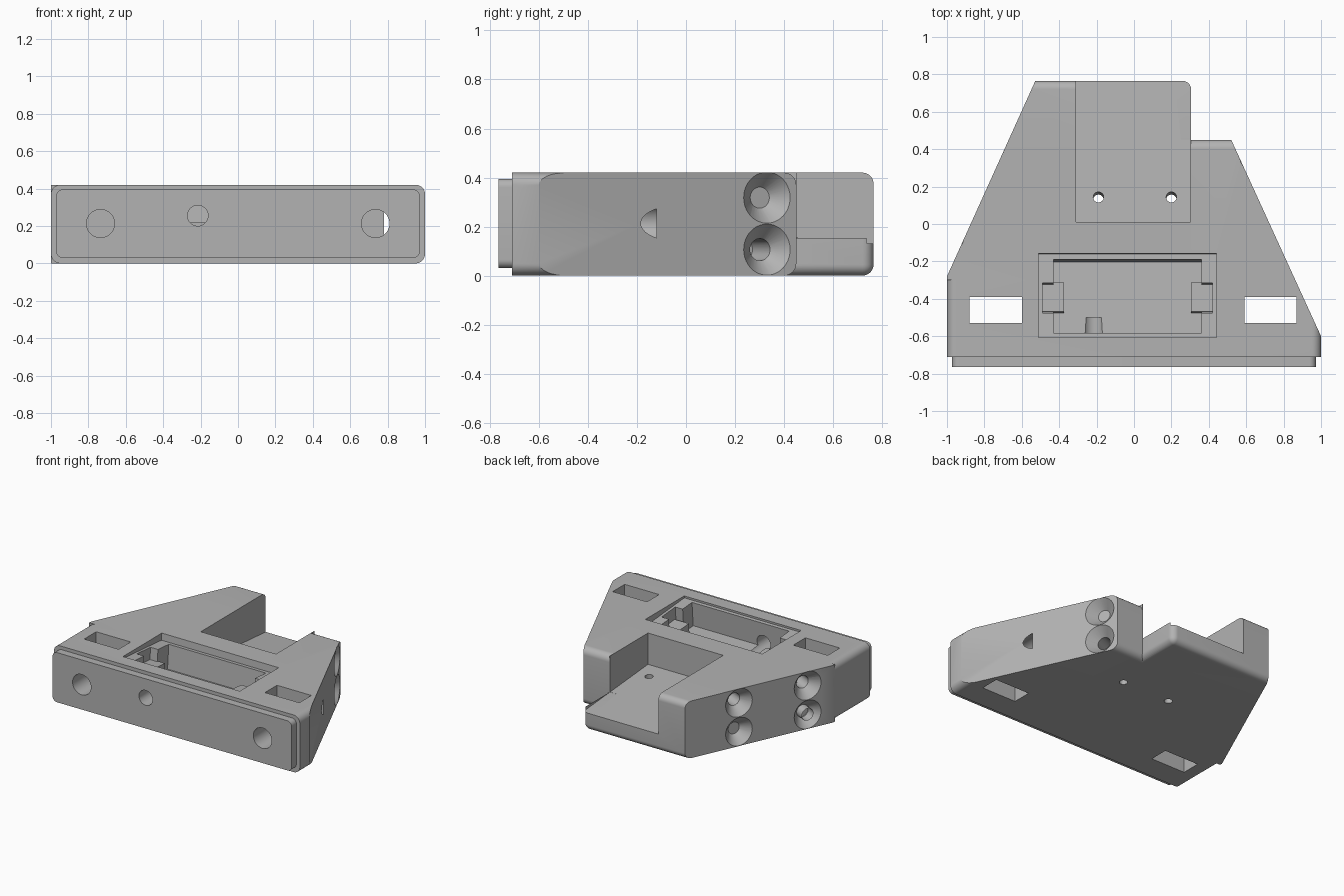
import bpy, bmesh, math
from mathutils import Vector, Matrix

cube = bpy.data.objects.get("Cube")
if cube:
    bpy.data.objects.remove(cube, do_unlink=True)

grey = bpy.data.materials.new("plain grey")
grey.use_nodes = True
colour = (0.45, 0.45, 0.45, 1)
grey.diffuse_color = colour
grey.node_tree.nodes["Principled BSDF"].inputs["Base Color"].default_value = colour

H = 0.42
TILT = Matrix.Rotation(-math.atan(0.08), 4, 'X')   # lean of tray and pocket


def finish(name, bm):
    bmesh.ops.recalc_face_normals(bm, faces=bm.faces)
    mesh = bpy.data.meshes.new(name)
    bm.to_mesh(mesh)
    bm.free()
    mesh.materials.append(grey)
    obj = bpy.data.objects.new(name, mesh)
    bpy.context.collection.objects.link(obj)
    return obj


def box(name, x, y, z, radius=0, rule=None, tilt=False):
    """Box from ranges; rounds edges whose midpoint and direction pass the rule."""
    bm = bmesh.new()
    size = [b - a for a, b in (x, y, z)]
    mid = Vector([(a + b) / 2 for a, b in (x, y, z)])
    bmesh.ops.create_cube(bm, size=1)
    bmesh.ops.scale(bm, vec=size, verts=bm.verts)
    if radius:
        edges = []
        for e in bm.edges:
            m = (e.verts[0].co + e.verts[1].co) / 2 + mid
            d = e.verts[1].co - e.verts[0].co
            if rule(m, d):
                edges.append(e)
        bmesh.ops.bevel(bm, geom=edges, offset=radius, segments=8,
                        profile=0.5, affect='EDGES')
    if tilt:
        bm.transform(TILT)
    bm.transform(Matrix.Translation(mid))
    return finish(name, bm)


def cylinder(name, start, direction, depth, r1, r2=None):
    bm = bmesh.new()
    d = Vector(direction).normalized()
    bmesh.ops.create_cone(bm, cap_ends=True, segments=40, radius1=r1,
                          radius2=r1 if r2 is None else r2, depth=depth)
    bm.transform(Matrix.Translation(Vector(start) + d * depth / 2)
                 @ d.to_track_quat('Z', 'Y').to_matrix().to_4x4())
    return finish(name, bm)


def combine(target, tool, operation='DIFFERENCE'):
    mod = target.modifiers.new("shape", 'BOOLEAN')
    mod.object, mod.operation, mod.solver = tool, operation, 'EXACT'
    bpy.context.view_layer.objects.active = target
    bpy.ops.object.modifier_apply(modifier=mod.name)
    bpy.data.objects.remove(tool, do_unlink=True)


# Main housing: two rounded blocks, trimmed to a tapering plan
housing = box("housing", (-1, 1), (-0.71, 0.45), (0, H), 0.05,
              lambda m, d: abs(d.y) > 0.1 or (m.y > 0.4 and abs(d.x) > 0.1))
rear = box("rear_block", (-1.2, 0.305), (-0.3, 0.765), (0, H), 0.045,
           lambda m, d: (m.y > 0.7 and m.x > -1) or (m.x > 0.3 and m.z < 0.1))
# Keep the rear block inside the straight sides before joining
plan = [(-1, -0.8), (1, -0.8), (1, -0.6), (0.52, 0.45), (0.38, 0.8),
        (-0.512, 0.8), (-1, -0.28)]
bm = bmesh.new()
base = bm.faces.new([bm.verts.new((x, y, -0.1)) for x, y in plan])
top = bmesh.ops.extrude_face_region(bm, geom=[base])
bmesh.ops.translate(bm, vec=(0, 0, 0.7),
                    verts=[v for v in top["geom"] if isinstance(v, bmesh.types.BMVert)])
trim = finish("plan_trim", bm)
combine(housing, rear, 'UNION')
combine(housing, trim, 'INTERSECT')

# Raised front lip
lip = box("front_lip", (-0.972, 0.972), (-0.765, -0.6), (0.03, 0.395), 0.035,
          lambda m, d: abs(d.y) > 0.1)
combine(housing, lip, 'UNION')

# Sloping rear tray, open at the back
bm = bmesh.new()
side = [(0.01, 0.19), (0.9, 0.119), (0.9, 0.6), (0.01, 0.6)]
face = bm.faces.new([bm.verts.new((-0.31, y, z)) for y, z in side])
ext = bmesh.ops.extrude_face_region(bm, geom=[face])
bmesh.ops.translate(bm, vec=(0.612, 0, 0),
                    verts=[v for v in ext["geom"] if isinstance(v, bmesh.types.BMVert)])
combine(housing, finish("tray_cut", bm))
# Clear the rounded remnant beside the tray
combine(housing, box("tray_side_cut", (0.25, 0.5), (0.451, 0.9), (0.154, 0.6)))

# Tray screw holes
for x in (-0.19, 0.2):
    for y in (0.14, 0.68):
        combine(housing, cylinder("tray_hole", (x, y - 0.015, -0.05),
                                  (0, 0.08, 1), 0.35, 0.028))

# Tilted display recess and deep pocket
combine(housing, box("recess_cut", (-0.51, 0.44), (-0.602, -0.152), (0.387, 0.587), tilt=True))
combine(housing, box("pocket_cut", (-0.43, 0.36), (-0.587, -0.192), (0.21, 0.5), tilt=True))
for x in (-0.465, 0.395):
    for y in (-0.585, -0.195):
        combine(housing, cylinder("recess_hole", (x, y - 0.01, 0.25), (0, 0.08, 1), 0.2, 0.016))

# Side notches with clip posts inside the pocket
for a, b, c, d in ((-0.49, -0.40, -0.49, -0.375), (0.33, 0.42, 0.305, 0.42)):
    combine(housing, box("notch_cut", (a, b), (-0.475, -0.315), (0.29, 0.5), tilt=True))
    combine(housing, box("clip_post", (c, d), (-0.475, -0.318), (0.15, 0.3), tilt=True), 'UNION')

# Strap slots through the housing
for x in (-0.74, 0.73):
    combine(housing, box("slot_cut", (x - 0.14, x + 0.14), (-0.53, -0.39), (-0.1, 0.6)))

# Front bores and cable hole
for x in (-0.735, 0.735):
    combine(housing, cylinder("front_bore", (x, -0.9, 0.213), (0, 1, 0), 0.78, 0.075))
combine(housing, cylinder("cable_hole", (-0.215, -0.9, 0.255), (0, 1, 0), 0.4, 0.055))

# Countersunk holes in both slanted sides
sides = (((1, -0.6), (0.52, 0.45), (-0.055, 0.33)),
         ((-1, -0.28), (-0.53, 0.765), (-0.1, 0.385)))
for (x0, y0), (x1, y1), rows in sides:
    inward = Vector((-math.copysign(y1 - y0, x0), -abs(x1 - x0), 0)).normalized()
    for y in rows:
        x = x0 + (x1 - x0) * (y - y0) / (y1 - y0)
        for z in (0.106, 0.318):
            p = Vector((x, y, z))
            combine(housing, cylinder("screw_bore", p, inward, 0.24, 0.045))
            combine(housing, cylinder("countersink", p - inward * 0.01, inward,
                                      0.08, 0.113, 0.043))

# Smooth rounded parts, sharp corners
bpy.ops.object.select_all(action='DESELECT')
housing.select_set(True)
bpy.context.view_layer.objects.active = housing
bpy.ops.object.shade_smooth_by_angle(angle=math.radians(25))
